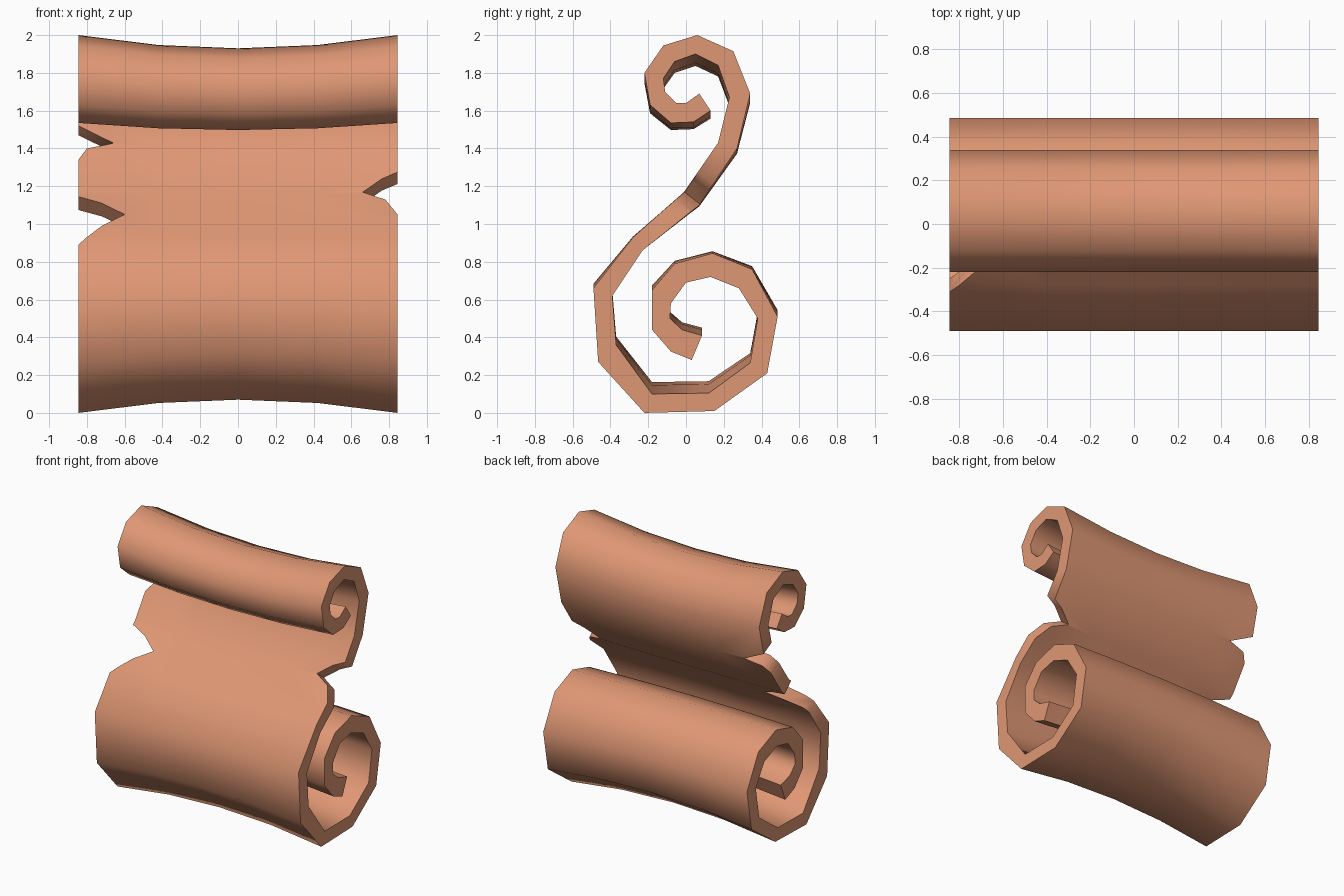
import bpy
import bmesh
from mathutils import Vector

cube = bpy.data.objects.get("Cube")
if cube:
    bpy.data.objects.remove(cube, do_unlink=True)

HALF_WIDTH = 0.845

# Sheet profile as (y, z): front/outer face and matching back/inner face
UPPER_OUT = [(.13, 1.60), (.04, 1.54), (-.08, 1.535), (-.19, 1.63), (-.22, 1.80),
             (-.12, 1.945), (.06, 2.0), (.25, 1.915), (.34, 1.69), (.27, 1.40), (.07, 1.10)]
UPPER_IN = [(.07, 1.69), (0, 1.64), (-.05, 1.64), (-.11, 1.70), (-.12, 1.77),
            (-.06, 1.86), (.05, 1.90), (.17, 1.84), (.23, 1.67), (.17, 1.43), (-.01, 1.17)]
LOWER_OUT = [(-.28, .93), (-.49, .66), (-.465, .27), (-.22, 0), (.15, .01),
             (.43, .21), (.485, .51), (.35, .76), (.14, .845), (-.06, .79),
             (-.18, .65), (-.18, .44), (-.08, .325), (.03, .28)]
LOWER_IN = [(-.23, .86), (-.39, .62), (-.37, .36), (-.18, .10), (.12, .105),
            (.34, .265), (.38, .50), (.28, .66), (.13, .72), (0, .69),
            (-.08, .58), (-.085, .50), (-.02, .44), (.085, .41)]
FRONT = UPPER_IN + LOWER_OUT
BACK = UPPER_OUT + LOWER_IN


def new_object(name, bm):
    bmesh.ops.recalc_face_normals(bm, faces=bm.faces)
    mesh = bpy.data.meshes.new(name)
    bm.to_mesh(mesh)
    bm.free()
    obj = bpy.data.objects.new(name, mesh)
    bpy.context.collection.objects.link(obj)
    return obj


def loft(bm, rings):
    """Join equal closed rings of vertices with side faces."""
    count = len(rings[0])
    for a, b in zip(rings, rings[1:]):
        for i in range(count):
            j = (i + 1) % count
            bm.faces.new((a[i], a[j], b[j], b[i]))


# Rolled sheet, squeezed in height toward the middle
def build_sheet():
    bm = bmesh.new()
    outline = FRONT + BACK[::-1]
    rings = []
    for t in (-1, -.5, 0, .5, 1):
        squeeze = .93 + .07 * t * t
        rings.append([bm.verts.new((t * HALF_WIDTH, y, 1 + (z - 1) * squeeze))
                      for y, z in outline])
    loft(bm, rings)
    # End caps as strips of quads across the thickness
    last = len(outline) - 1
    for ring in (rings[0], rings[-1]):
        for i in range(len(FRONT) - 1):
            bm.faces.new((ring[i], ring[i + 1], ring[last - i - 1], ring[last - i]))
    return new_object("scroll_sheet", bm)


def front_y(z):
    """Depth of the front face between the two rolls."""
    middle = FRONT[8:13]
    for (ya, za), (yb, zb) in zip(middle, middle[1:]):
        if zb <= z <= za:
            return ya + (yb - ya) * (z - za) / (zb - za)
    return middle[-1][0]


# Torn notch: a prism running through the sheet along its normal
def build_notch(name, points, through):
    bm = bmesh.new()
    side = 1 if points[0][0] > 0 else -1
    points = [(side * .95, points[0][1])] + points + [(side * .95, points[-1][1])]
    direction = Vector((0, *through))
    base = [Vector((x, front_y(z), z)) for x, z in points]
    rings = [[bm.verts.new(p + direction * k) for p in base] for k in (-.3, 1.6)]
    loft(bm, rings)
    for ring in rings:
        bm.faces.new(ring)
    bmesh.ops.triangulate(bm, faces=[f for f in bm.faces if len(f.verts) > 4])
    obj = new_object(name, bm)
    obj.hide_render = True
    return obj


sheet = build_sheet()
notches = [
    build_notch("upper_right_notch", [(-.845, 1.52), (-.66, 1.43), (-.80, 1.40),
                                      (-.845, 1.34)], (.095, -.05)),
    build_notch("lower_right_notch", [(-.845, 1.145), (-.72, 1.11), (-.60, 1.05),
                                      (-.72, .99), (-.845, .89)], (.08, -.075)),
    build_notch("left_notch", [(.845, 1.275), (.76, 1.24), (.66, 1.17),
                               (.78, 1.13), (.845, 1.05)], (.085, -.065)),
]

bpy.ops.object.select_all(action='DESELECT')
bpy.context.view_layer.objects.active = sheet
sheet.select_set(True)
for notch in notches:
    cut = sheet.modifiers.new("tear", 'BOOLEAN')
    cut.operation = 'DIFFERENCE'
    cut.solver = 'EXACT'
    cut.object = notch
    bpy.ops.object.modifier_apply(modifier=cut.name)
    bpy.data.objects.remove(notch, do_unlink=True)

# Parchment colour
parchment = bpy.data.materials.new("warm_parchment")
parchment.use_nodes = True
colour = (.74, .31, .175, 1)
parchment.diffuse_color = colour
parchment.node_tree.nodes["Principled BSDF"].inputs["Base Color"].default_value = colour
sheet.data.materials.clear()
sheet.data.materials.append(parchment)

# Smooth around the rolls, crisp at the sheet's borders
bpy.ops.object.shade_smooth_by_angle(angle=1.13)
